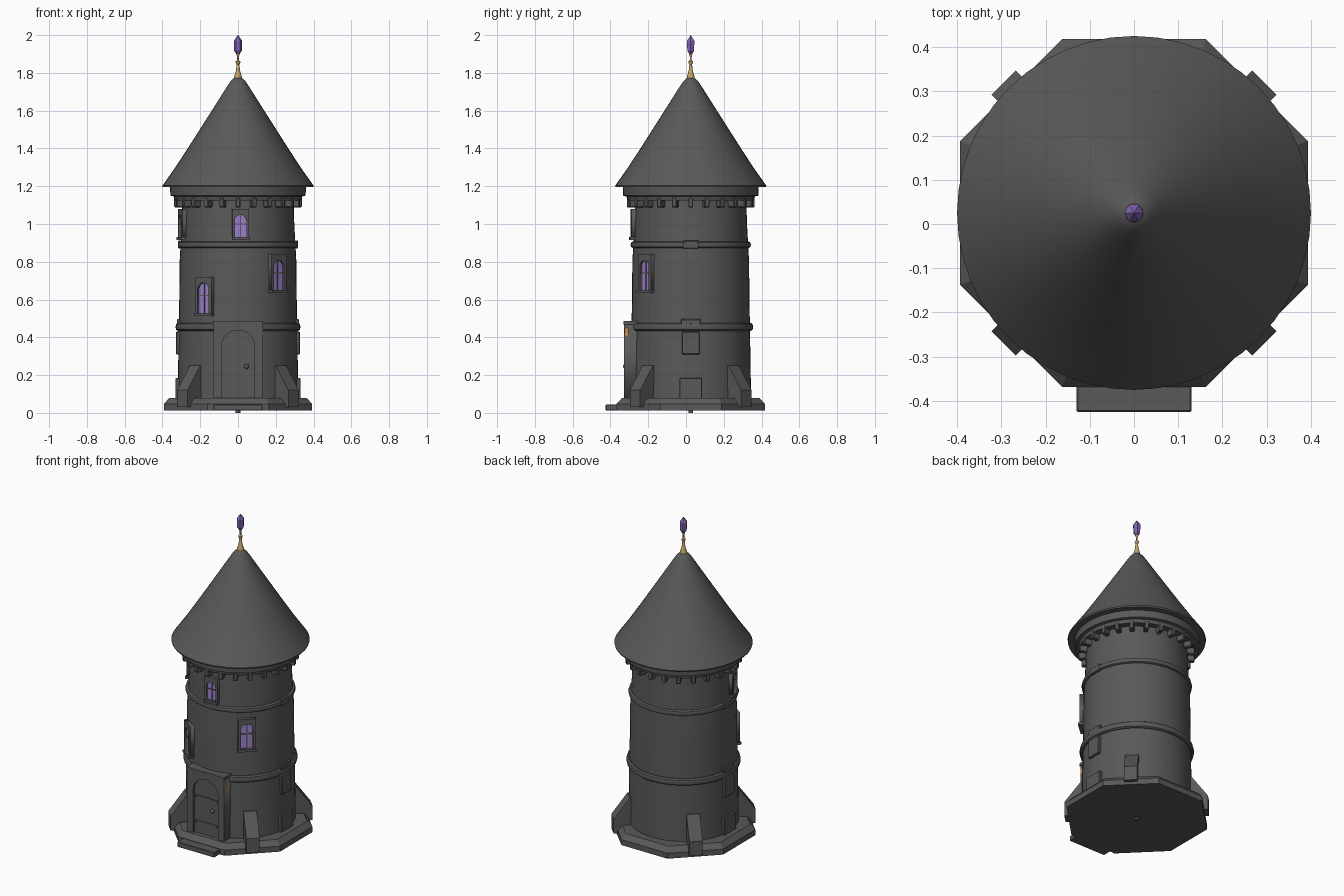
import bpy, bmesh, math
from mathutils import Matrix, Vector

if "Cube" in bpy.data.objects:
    bpy.data.objects.remove(bpy.data.objects["Cube"])

CY = 0.025  # tower axis sits slightly behind the origin because of the step


def mat(name, rgb):
    m = bpy.data.materials.new(name)
    m.diffuse_color = (*rgb, 1)
    m.use_nodes = True
    m.node_tree.nodes["Principled BSDF"].inputs["Base Color"].default_value = m.diffuse_color
    return m


STONE = mat("dark_stone", (0.10, 0.10, 0.10))
GLASS = mat("violet_glass", (0.34, 0.22, 0.62))
CRYSTAL = mat("violet_crystal", (0.23, 0.13, 0.45))
GOLD = mat("gold", (0.55, 0.38, 0.14))
AMBER = mat("amber", (0.75, 0.33, 0.08))


def radial(deg):
    """Frame on the tower axis whose -y points outward; 0 is the front, 90 is +x."""
    return Matrix.Translation((0, CY, 0)) @ Matrix.Rotation(math.radians(deg), 4, 'Z')


def finish(name, bm, material, matrix=None, smooth=False):
    bmesh.ops.recalc_face_normals(bm, faces=bm.faces)
    me = bpy.data.meshes.new(name)
    bm.to_mesh(me)
    bm.free()
    if matrix is not None:
        me.transform(matrix)
    ob = bpy.data.objects.new(name, me)
    bpy.context.collection.objects.link(ob)
    me.materials.append(material)
    if smooth:
        bpy.ops.object.select_all(action='DESELECT')
        ob.select_set(True)
        bpy.context.view_layer.objects.active = ob
        bpy.ops.object.shade_smooth_by_angle(angle=math.radians(35))
    return ob


def lathe(name, profile, n, material, smooth=True, turn=0):
    """Revolve (radius, z) points about the tower axis and cap the open ends."""
    bm = bmesh.new()
    rings = []
    for r, z in profile:
        rings.append([bm.verts.new((r * math.cos(2 * math.pi * i / n), r * math.sin(2 * math.pi * i / n), z))
                      for i in range(n)])
    for a, b in zip(rings, rings[1:]):
        for i in range(n):
            j = (i + 1) % n
            bm.faces.new((a[i], a[j], b[j], b[i]))
    bm.faces.new(rings[0])
    bm.faces.new(rings[-1])
    return finish(name, bm, material, radial(turn), smooth)


def box(name, x, y, z, material, matrix=None, bevel=0.0):
    bm = bmesh.new()
    bmesh.ops.create_cube(bm, size=1)
    for v in bm.verts:
        v.co = [lo + (c + 0.5) * (hi - lo) for c, (lo, hi) in zip(v.co, (x, y, z))]
    if bevel:
        bmesh.ops.bevel(bm, geom=bm.edges[:], offset=bevel, segments=1, affect='EDGES')
    return finish(name, bm, material, matrix)


def plate(name, loops, r0, r1, material, matrix):
    """Fill outlines given in (x, z), holes included, from radius r0 out to r1."""
    cu = bpy.data.curves.new(name, 'CURVE')
    cu.dimensions, cu.fill_mode = '2D', 'BOTH'
    cu.extrude = (r1 - r0) / 2
    for pts in loops:
        sp = cu.splines.new('POLY')
        sp.points.add(len(pts) - 1)
        for p, (x, z) in zip(sp.points, pts):
            p.co = (x, z, 0, 1)
        sp.use_cyclic_u = True
    tmp = bpy.data.objects.new(name + "_curve", cu)
    bpy.context.collection.objects.link(tmp)
    bpy.context.view_layer.update()
    me = bpy.data.meshes.new_from_object(tmp.evaluated_get(bpy.context.evaluated_depsgraph_get()))
    bpy.data.objects.remove(tmp)
    bm = bmesh.new()
    bm.from_mesh(me)
    bpy.data.meshes.remove(me)
    bmesh.ops.remove_doubles(bm, verts=bm.verts, dist=1e-5)
    m = matrix @ Matrix.Translation((0, -(r0 + r1) / 2, 0)) @ Matrix.Rotation(math.pi / 2, 4, 'X')
    return finish(name, bm, material, m)


def arch(w, z0, z1, n=12):
    """Round-headed opening of half width w."""
    pts = [(w * math.cos(math.pi * i / n), z1 - w + w * math.sin(math.pi * i / n)) for i in range(n + 1)]
    return [(w, z0)] + pts + [(-w, z0)]


def rect(w, z0, z1):
    return [(-w, z0), (w, z0), (w, z1), (-w, z1)]


# Base: chamfered octagon, step and a small pin underneath
A = 1 / math.cos(math.pi / 8)
lathe("base_slab", [(0.393 * A, 0.012), (0.393 * A, 0.047), (0.365 * A, 0.078)], 8, STONE, False, 22.5)
lathe("base_pin", [(0.012, 0.0), (0.012, 0.03)], 12, STONE, False)
box("front_step", (-0.13, 0.13), (-0.425, -0.33), (0.012, 0.044), STONE, None, 0.003)

# Tower wall, bands and eaves ring
lathe("tower_wall", [(0.32, 0.05), (0.316, 0.3), (0.311, 0.6), (0.309, 0.8), (0.298, 1.0), (0.293, 1.17)], 48, STONE)


def band(name, r, z, h, d):
    lathe(name, [(r - 0.03, z - h), (r - d, z - h), (r - d * 0.3, z - h * 0.7), (r, z),
                 (r - d * 0.3, z + h * 0.7), (r - d, z + h), (r - 0.03, z + h)], 48, STONE)


band("lower_band", 0.331, 0.455, 0.021, 0.012)
band("upper_band", 0.319, 0.89, 0.017, 0.012)
lathe("eaves_ring", [(0.28, 1.125), (0.335, 1.125), (0.34, 1.146), (0.358, 1.15), (0.36, 1.2), (0.28, 1.2)], 48, STONE)

# Corbels under the eaves
for i in range(24):
    box("corbel", (-0.013, 0.013), (-0.338, -0.28), (1.088, 1.14), STONE, radial(i * 15), 0.004)

# Conical roof with rounded tip
lathe("roof", [(0.33, 1.195), (0.398, 1.195), (0.4, 1.203), (0.335, 1.295), (0.265, 1.402), (0.195, 1.512),
               (0.125, 1.622), (0.062, 1.722), (0.04, 1.755), (0.022, 1.772), (0.006, 1.778)], 48, STONE)

# Finial and crystal
lathe("finial", [(0.022, 1.768), (0.019, 1.785), (0.011, 1.81), (0.007, 1.845), (0.012, 1.852), (0.012, 1.86),
                 (0.005, 1.868), (0.005, 1.885), (0.009, 1.9)], 12, GOLD)
lathe("crystal", [(0.006, 1.895), (0.021, 1.918), (0.022, 1.97), (0.001, 2.0)], 6, CRYSTAL, False)

# Four sloped buttresses on the diagonals
for k in range(4):
    bm = bmesh.new()
    prof = [(0.27, 0.03), (0.417, 0.03), (0.417, 0.12), (0.322, 0.25), (0.27, 0.25)]
    f = bm.faces.new([bm.verts.new((-0.039, -r, z)) for r, z in prof])
    ext = bmesh.ops.extrude_face_region(bm, geom=[f])
    bmesh.ops.translate(bm, vec=Vector((0.078, 0, 0)),
                        verts=[g for g in ext['geom'] if isinstance(g, bmesh.types.BMVert)])
    finish("buttress", bm, STONE, radial(45 + 90 * k))

# Raised stones on the two sides
for side in (-90, 90):
    for w, z0, z1, r in ((0.047, 0.31, 0.43, 0.328), (0.06, 0.07, 0.185, 0.331),
                         (0.052, 0.44, 0.497, 0.324), (0.042, 0.87, 0.912, 0.317)):
        box("raised_stone", (-w, w), (-r, -0.28), (z0, z1), STONE, radial(side), 0.004)


# Windows: arched surround, glass, glazing bars and sill
def window(deg, w, z0, z1, ow, r):
    m = radial(deg)
    b, t = z0 + 0.014, z1 - 0.032
    plate("window_frame", [rect(w, z0, z1), arch(ow, b, t)], r - 0.03, r + 0.018, STONE, m)
    plate("window_glass", [arch(ow + 0.002, b - 0.002, t + 0.002)], r - 0.001, r + 0.005, GLASS, m)
    box("window_mullion", (-0.003, 0.003), (-r - 0.01, -r), (b, t), STONE, m)
    zc = b + (t - b) * 0.58
    box("window_bar", (-ow, ow), (-r - 0.01, -r), (zc - 0.003, zc + 0.003), STONE, m)
    box("window_sill", (-w - 0.002, w + 0.002), (-r - 0.026, -r + 0.02), (z0 - 0.002, z0 + 0.013), STONE, m)


window(2.5, 0.044, 0.918, 1.08, 0.031, 0.299)
window(-75, 0.044, 0.918, 1.08, 0.031, 0.299)
window(41.5, 0.052, 0.637, 0.84, 0.035, 0.31)
window(-34, 0.052, 0.516, 0.72, 0.035, 0.312)

# Doorway: surround, door leaf, straps, knob and amber side light
front = radial(0)
surround = [(0.13, 0.05), (0.13, 0.485), (-0.13, 0.485), (-0.13, 0.05)] + arch(0.088, 0.05, 0.437, 20)[::-1]
plate("door_surround", [surround], 0.28, 0.352, STONE, front)
box("door_lintel", (-0.133, 0.133), (-0.357, -0.28), (0.468, 0.487), STONE, front)
plate("door_leaf", [arch(0.09, 0.05, 0.439, 20)], 0.31, 0.338, STONE, front)
for z in (0.15, 0.31):
    box("door_strap", (-0.085, 0.085), (-0.342, -0.33), (z - 0.008, z + 0.008), STONE, front)
    for x in (-0.075, 0.075):
        box("strap_rivet", (x - 0.005, x + 0.005), (-0.346, -0.335), (z - 0.005, z + 0.005), STONE, front)
bm = bmesh.new()
bmesh.ops.create_uvsphere(bm, u_segments=12, v_segments=8, radius=0.013)
finish("door_knob", bm, STONE, front @ Matrix.Translation((0.045, -0.346, 0.246)), True)
box("side_light", (0.125, 0.133), (-0.348, -0.332), (0.41, 0.45), AMBER, front)
